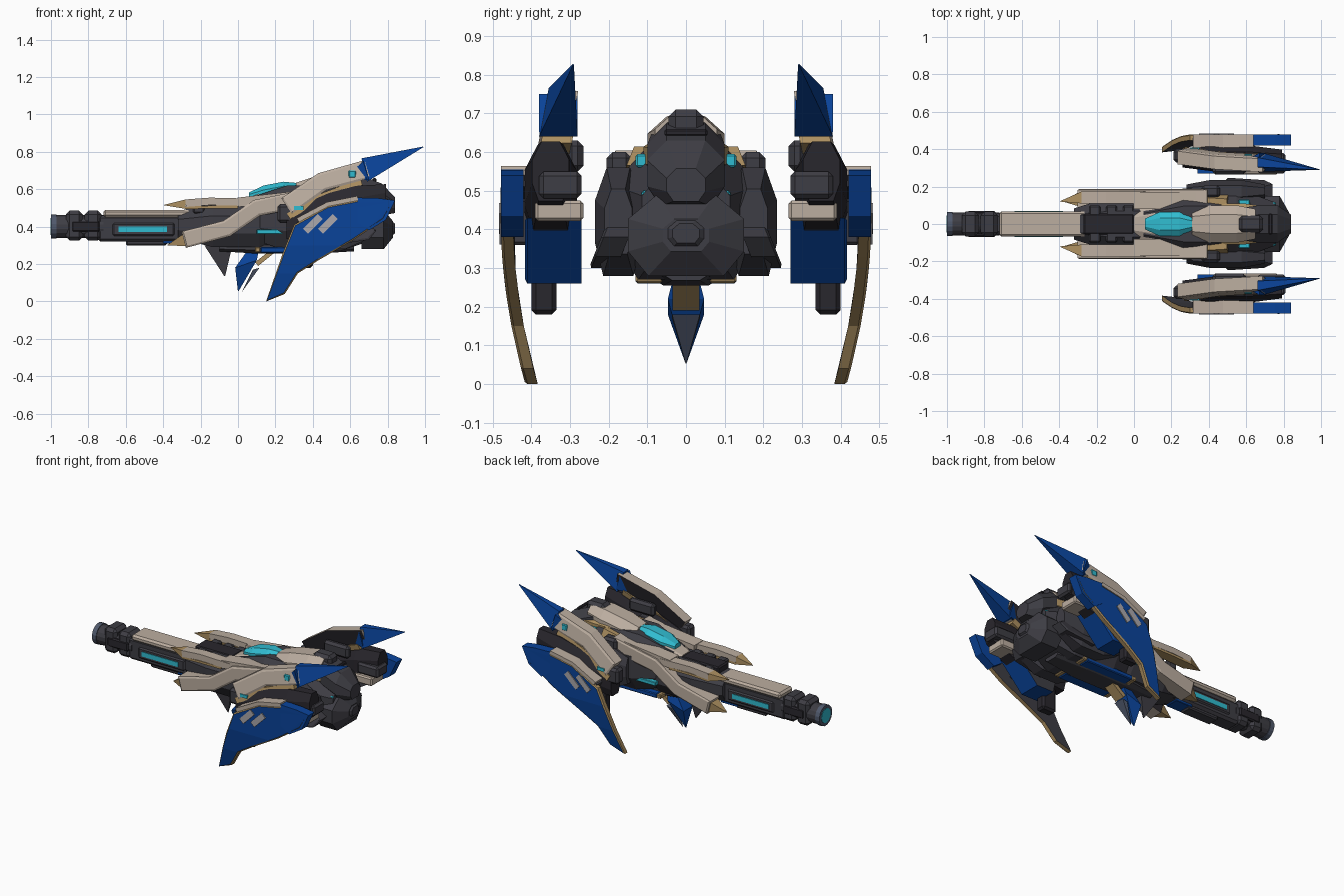
import bpy, bmesh, math
from mathutils import Vector

if "Cube" in bpy.data.objects:
    bpy.data.objects.remove(bpy.data.objects["Cube"], do_unlink=True)


def make_material(label, *rgb):
    material = bpy.data.materials.new(label)
    material.use_nodes = True
    material.diffuse_color = (*rgb, 1)
    shader = material.node_tree.nodes["Principled BSDF"]
    shader.inputs["Base Color"].default_value = (*rgb, 1)
    return material


cream = make_material("cream", .5, .42, .35)
tan = make_material("tan", .42, .28, .12)
blue = make_material("blue", .003, .058, .33)
charcoal = make_material("charcoal", .048, .047, .058)
black = make_material("black", .022, .02, .026)
cyan = make_material("cyan", .03, .5, .63)
silver = make_material("silver", .42, .4, .42)
steel = make_material("steel", .08, .1, .15)


def finish(name, bm, materials, mirror, bevel=0):
    """Turn a bmesh into an object, bevelled and mirrored across y on request."""
    bmesh.ops.recalc_face_normals(bm, faces=bm.faces)
    mesh = bpy.data.meshes.new(name)
    bm.to_mesh(mesh)
    bm.free()
    part = bpy.data.objects.new(name, mesh)
    bpy.context.collection.objects.link(part)
    for material in materials:
        mesh.materials.append(material)
    if bevel:
        modifier = part.modifiers.new("Bevel", "BEVEL")
        modifier.width, modifier.segments = bevel, 1
    if mirror:
        modifier = part.modifiers.new("Mirror", "MIRROR")
        modifier.use_axis = (False, True, False)
        modifier.use_mirror_merge = False


def skin(bm, rings):
    """Bridge closed rings of points and return the two end caps."""
    loops = [[bm.verts.new(point) for point in ring] for ring in rings]
    for near, far in zip(loops, loops[1:]):
        for i in range(len(near)):
            bm.faces.new((near[i - 1], near[i], far[i], far[i - 1]))
    return bm.faces.new(loops[0]), bm.faces.new(loops[-1])


def box(name, material, x, y, z, mirror=False, bevel=.008):
    bm = bmesh.new()
    corners = [(y[0], z[0]), (y[1], z[0]), (y[1], z[1]), (y[0], z[1])]
    skin(bm, [[(end, *corner) for corner in corners] for end in x])
    finish(name, bm, [material], mirror, bevel)


def tube(name, material, x, radius, sides=16):
    """Barrel section around the gun axis."""
    bm = bmesh.new()
    angles = [math.tau * (i + .5) / sides for i in range(sides)]
    skin(bm, [[(end, radius * math.cos(a), .4 + radius * math.sin(a)) for a in angles] for end in x])
    finish(name, bm, [material], False)


def hull(name, material, x, z, width, nose=.6, tail=.6, rise=0, side=0):
    """Eight-sided body along x that narrows to both ends and may climb."""
    middle, height = sum(z) / 2, (z[1] - z[0]) / 2
    half = [(.5, 1), (1, .4), (1, -.4), (.65, -1)]
    outline = half + [(-u, v) for u, v in reversed(half)]
    rings = []
    for t, size in ((0, nose), (.3, 1), (.7, 1), (1, tail)):
        centre = Vector((x[0] + t * (x[1] - x[0]), side, middle + rise * (t - .5)))
        rings.append([centre + size * Vector((0, u * width, v * height)) for u, v in outline])
    bm = bmesh.new()
    skin(bm, rings)
    finish(name, bm, [material], side > 0)


def spike(name, material, lower, upper, tip, half, side=0, ridge=1):
    """Four-sided point from a base edge in the x-z plane to a tip."""
    bm = bmesh.new()
    base = [(x, side + d * half, z) for (x, z), d in
            ((lower, -1), (lower, 1), (upper, ridge), (upper, -ridge))]
    skin(bm, [base, [Vector(tip).lerp(corner, .03) for corner in base]])
    finish(name, bm, [material], side > 0)


def ribbon(path, width):
    """Outline of a band that follows a path in the x-z plane."""
    points = [Vector(point) for point in path]
    above, below = [], []
    for i, point in enumerate(points):
        along = (points[min(i + 1, len(points) - 1)] - points[max(i - 1, 0)]).normalized()
        offset = Vector((-along.y, along.x)) * width / 2
        above.append(point + offset)
        below.append(point - offset)
    return above + below[::-1]


def plate(name, material, profile, y, rim=None, back=None, border=0, lean=0, bow=0):
    """Pair of side panels with a rim; they may lean inward or bow in z."""
    bm = bmesh.new()
    inner, outer = skin(bm, [[(px, depth, pz) for px, pz in profile] for depth in y])
    for face in bm.faces:
        face.material_index = 1
    inner.material_index, outer.material_index = 2, 0
    bmesh.ops.recalc_face_normals(bm, faces=bm.faces)
    if border:
        ring = bmesh.ops.inset_region(bm, faces=[outer], thickness=border, depth=.006)
        for face in ring["faces"]:
            face.material_index = 1
    if bow:
        for height in (.15, .3):
            bmesh.ops.bisect_plane(bm, geom=bm.verts[:] + bm.edges[:] + bm.faces[:],
                                   plane_co=(0, 0, height), plane_no=(0, 0, 1))
    for vert in bm.verts:
        vert.co.y -= lean * (vert.co.z - .5) + bow * (vert.co.z - .45) ** 2
    finish(name, bm, [material, rim or material, back or rim or material], True)


# Cannon muzzle and barrel
tube("muzzle_ring", steel, x=(-1, -.97), radius=.066)
tube("muzzle_glow", cyan, x=(-1.003, -.99), radius=.046)
tube("muzzle_sleeve", charcoal, x=(-.97, -.9), radius=.062)
tube("muzzle_neck", charcoal, x=(-.92, -.72), radius=.062)
for start in (-.92, -.82):
    box("barrel_collar", charcoal, x=(start, start + .09), y=(-.066, .066), z=(.325, .485), bevel=.02)
box("barrel_clamp", black, x=(-.89, -.74), y=(.04, .07), z=(.37, .43), mirror=True)
box("barrel_core", charcoal, x=(-.75, -.2), y=(-.056, .056), z=(.32, .46), bevel=.015)
box("barrel_top_cover", cream, x=(-.72, -.24), y=(-.068, .068), z=(.45, .49), bevel=.012)
box("barrel_side_rail", charcoal, x=(-.67, -.34), y=(.05, .066), z=(.35, .42), mirror=True)
box("barrel_light", cyan, x=(-.64, -.38), y=(.06, .07), z=(.37, .4), mirror=True, bevel=0)
box("barrel_underside", charcoal, x=(-.6, -.38), y=(-.04, .04), z=(.3, .33))
box("barrel_belly_panel", blue, x=(-.4, -.28), y=(-.045, .045), z=(.31, .33), bevel=.003)

# Main body
hull("forebody", charcoal, x=(-.32, .3), z=(.29, .53), width=.14)
hull("afterbody", charcoal, x=(.05, .76), z=(.27, .62), width=.19)
hull("side_housing", charcoal, x=(.28, .7), z=(.28, .56), width=.06, side=.175)
hull("belly_keel", charcoal, x=(-.1, .62), z=(.255, .32), width=.09)
box("neck_block", black, x=(-.27, 0), y=(-.055, .055), z=(.48, .535))
for start in (-.24, -.15, -.06):
    box("neck_rib", charcoal, x=(start, start + .06), y=(-.1, .1), z=(.47, .53))
box("shoulder_block", charcoal, x=(.36, .46), y=(.14, .205), z=(.52, .6), mirror=True, bevel=.015)
plate("shoulder_trim", tan, ribbon([(.3, .56), (.5, .59)], width=.05), y=(.1, .18), lean=.4)
box("body_side_light", cyan, x=(.1, .24), y=(.14, .172), z=(.36, .385), mirror=True, bevel=.003)
box("rear_side_light", cyan, x=(.56, .62), y=(.1, .13), z=(.56, .595), mirror=True, bevel=.005)
box("rear_glow", cyan, x=(.68, .76), y=(.09, .115), z=(.455, .5), mirror=True, bevel=.005)

# Cockpit and spine
hull("cockpit_frame", cream, x=(0, .36), z=(.49, .59), width=.1, nose=.7, tail=.9, rise=.08)
hull("canopy", cyan, x=(.06, .32), z=(.55, .63), width=.065, nose=.45, tail=.45, rise=.05)
hull("spine_cover", cream, x=(.31, .65), z=(.53, .68), width=.1, nose=.8, tail=.8, rise=.06)
hull("spine_trim", tan, x=(.42, .66), z=(.53, .65), width=.11, nose=.8, tail=.9)
box("dorsal_hump", charcoal, x=(.56, .69), y=(-.045, .045), z=(.64, .71), bevel=.018)

# Rear engine housing, vents and nozzle
hull("rear_housing", charcoal, x=(.6, .84), z=(.48, .65), width=.1, nose=.9, tail=.5, rise=-.1)
for step in range(3):
    start, top = .72 + step * .03, .66 - step * .035
    box("rear_vent", black, x=(start, start + .02), y=(-.055, .055), z=(top - .02, top), bevel=.005)
box("rear_vent_light", cyan, x=(.75, .776), y=(-.035, .035), z=(.602, .612), bevel=0)
hull("engine_nozzle", charcoal, x=(.66, .83), z=(.28, .49), width=.15, nose=1, tail=.4)
hull("nozzle_core", charcoal, x=(.74, .84), z=(.34, .44), width=.07, nose=1, tail=.5)
plate("tail_skirt", charcoal, [(.46, .41), (.66, .43), (.74, .38), (.7, .33), (.5, .3)],
      y=(.1, .165), border=.012, lean=.4)

# Cream flank armour and forward prongs
plate("flank_armour", cream, ribbon([(-.29, .33), (-.06, .39), (.1, .5), (.4, .56)], width=.09),
      y=(.09, .182), back=black, border=.012)
plate("flank_shoulder", cream, ribbon([(0, .53), (.36, .57)], width=.05), y=(.08, .172))
plate("upper_prong", cream, ribbon([(-.28, .525), (-.15, .535), (.06, .53)], width=.04), y=(.11, .175))
plate("upper_prong_trim", tan, ribbon([(-.28, .5), (-.15, .505), (0, .505)], width=.014), y=(.11, .175))
spike("upper_prong_tip", tan, lower=(-.28, .495), upper=(-.28, .545), tip=(-.4, .12, .515), half=.032, side=.142)
spike("lower_prong_tip", tan, lower=(-.26, .295), upper=(-.28, .37), tip=(-.38, .12, .3), half=.045, side=.135)

# Belly panels and keel fins
box("belly_panel", blue, x=(.12, .46), y=(.06, .13), z=(.26, .29), mirror=True, bevel=.005)
for start in (.09, .46):
    box("belly_panel_end", tan, x=(start, start + .03), y=(.06, .13), z=(.262, .29), mirror=True, bevel=.005)
spike("front_keel_fin", charcoal, lower=(-.18, .3), upper=(-.03, .3), tip=(-.07, 0, .13), half=.025)
spike("rear_keel_fin", blue, lower=(-.015, .18), upper=(.1, .22), tip=(0, 0, .05), half=.047)
spike("rear_keel_back", steel, lower=(.08, .17), upper=(.115, .18), tip=(.02, 0, .05), half=.036)
spike("rear_keel_root", blue, lower=(.1, .22), upper=(-.015, .18), tip=(.14, 0, .4), half=.047)
plate("rear_keel_brace", tan, ribbon([(.1, .2), (.2, .28)], width=.025), y=(0, .035))

# Large outer wing blades
plate("wing_blade", blue, [(.15, 0), (.24, .26), (.3, .41), (.48, .51), (.66, .545), (.83, .535),
                           (.78, .44), (.62, .33), (.43, .22), (.32, .15), (.25, .04)],
      y=(.448, .474), rim=tan, back=charcoal, border=.008, bow=.32)
plate("wing_top_cover", cream, ribbon([(.32, .435), (.48, .52), (.64, .552)], width=.024), y=(.4, .478))
plate("wing_top_lining", charcoal, ribbon([(.32, .41), (.48, .49), (.64, .525)], width=.03), y=(.41, .46))
plate("wing_blade_tail", blue, [(.64, .555), (.75, .552), (.84, .54), (.79, .435), (.7, .38), (.64, .42)],
      y=(.42, .478))
for start in (.36, .44):
    plate("wing_stripe", silver, ribbon([(start, .375), (start + .08, .455)], width=.038), y=(.476, .484), bow=.32)

# Upper wing arms and swept blue spikes
plate("wing_arm", cream, ribbon([(.26, .51), (.45, .64), (.7, .71)], width=.1),
      y=(.33, .4), back=black, border=.014, lean=.2)
plate("wing_arm_trim", tan, ribbon([(.27, .455), (.46, .565), (.66, .64)], width=.035), y=(.32, .4), lean=.2)
spike("wing_spike", blue, lower=(.69, .64), upper=(.66, .765), tip=(1, .29, .83), half=.05, side=.33, ridge=.5)
spike("spike_root", blue, lower=(.7, .65), upper=(.67, .75), tip=(.56, .32, .65), half=.05, side=.33)
box("spike_light", cyan, x=(.59, .63), y=(.35, .375), z=(.66, .7), mirror=True, bevel=.005)

# Wing engine pods
hull("wing_pod", black, x=(.26, .79), z=(.37, .59), width=.068, nose=.7, tail=.7, rise=.14, side=.35)
box("pod_exhaust", charcoal, x=(.66, .81), y=(.27, .38), z=(.48, .55), mirror=True, bevel=.012)
box("pod_band", cream, x=(.5, .77), y=(.265, .39), z=(.422, .475), mirror=True)
box("pod_side_unit", charcoal, x=(.42, .6), y=(.265, .31), z=(.55, .63), mirror=True, bevel=.015)
box("pod_connector", charcoal, x=(.4, .56), y=(.38, .45), z=(.36, .48), mirror=True)
box("pod_front_unit", charcoal, x=(.21, .36), y=(.33, .4), z=(.42, .52), mirror=True, bevel=.015)
box("pod_front_light", cyan, x=(.3, .35), y=(.33, .41), z=(.49, .51), mirror=True, bevel=0)
plate("pod_lower_flap", charcoal, [(.34, .43), (.66, .43), (.5, .26), (.38, .26)],
      y=(.27, .41), rim=blue, back=charcoal, border=.014)
box("pod_strut", black, x=(.3, .4), y=(.335, .4), z=(.18, .34), mirror=True, bevel=.012)
